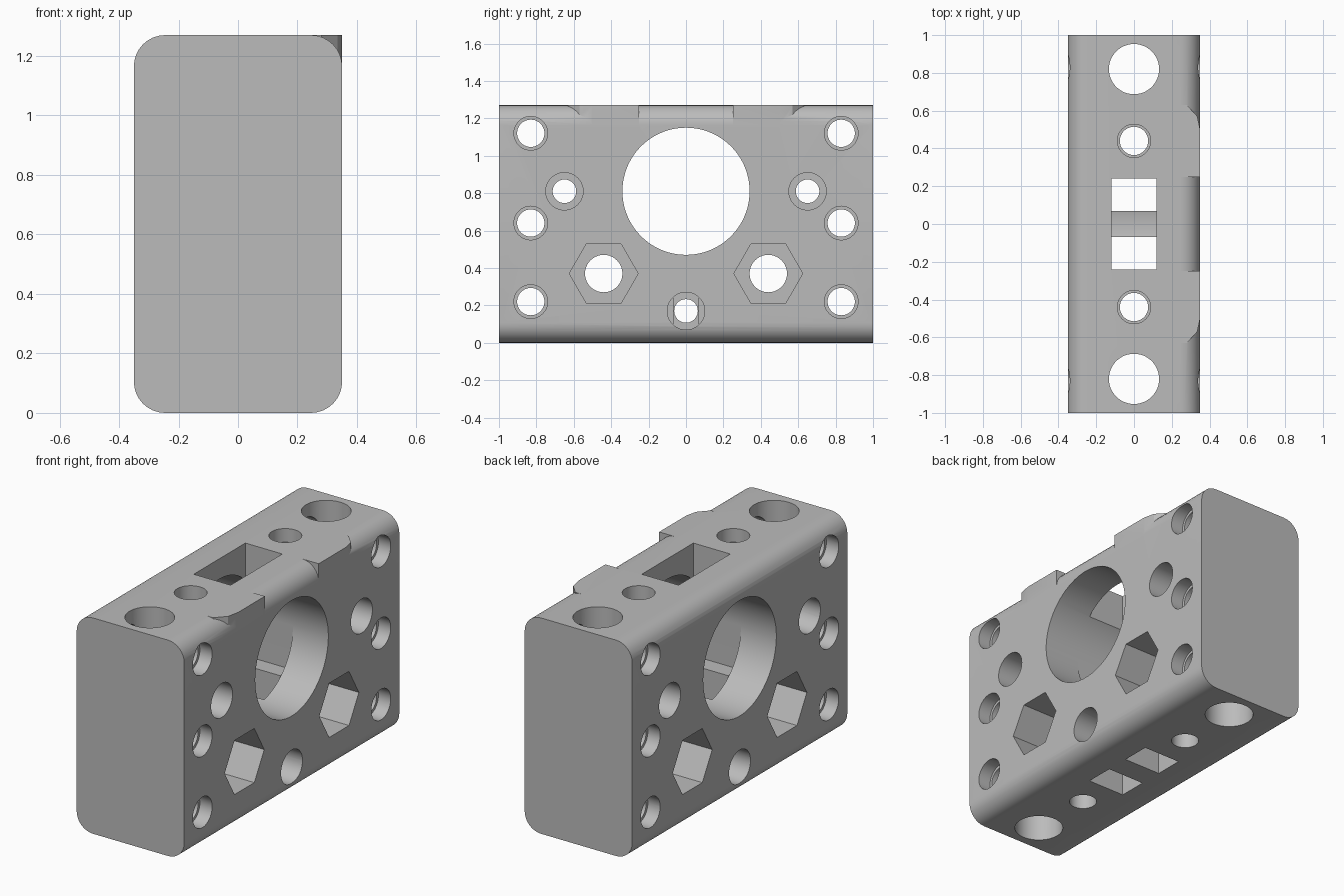
import bpy, bmesh, math
from mathutils import Vector

cube = bpy.data.objects.get("Cube")
if cube:
    bpy.data.objects.remove(cube)

HX, HY, TOP, R = 0.35, 1.0, 1.27, 0.105

grey = bpy.data.materials.new("light_grey")
grey.use_nodes = True
COLOUR = (0.5, 0.5, 0.5, 1)
grey.diffuse_color = COLOUR
grey.node_tree.nodes["Principled BSDF"].inputs["Base Color"].default_value = COLOUR


def prism(name, outline, axis, lo, hi):
    """Extrude a 2D outline along an axis; the outline uses the other two axes in order."""
    def place(p, d):
        c = list(p)
        c.insert("xyz".index(axis), d)
        return Vector(c)
    bm = bmesh.new()
    face = bm.faces.new([bm.verts.new(place(p, lo)) for p in outline])
    ext = bmesh.ops.extrude_face_region(bm, geom=[face])
    moved = [g for g in ext["geom"] if isinstance(g, bmesh.types.BMVert)]
    bmesh.ops.translate(bm, verts=moved, vec=place((0, 0), hi - lo))
    bmesh.ops.recalc_face_normals(bm, faces=bm.faces)
    mesh = bpy.data.meshes.new(name)
    bm.to_mesh(mesh)
    bm.free()
    mesh.materials.append(grey)
    ob = bpy.data.objects.new(name, mesh)
    bpy.context.collection.objects.link(ob)
    return ob


def ring(a, b, r, n=40):
    return [(a + r * math.cos(math.tau * i / n), b + r * math.sin(math.tau * i / n))
            for i in range(n)]


def rect(a0, a1, b0, b1):
    return [(a0, b0), (a1, b0), (a1, b1), (a0, b1)]


# Block with four long rounded edges
profile = []
for k, (cx, cz) in enumerate([(HX - R, TOP - R), (R - HX, TOP - R), (R - HX, R), (HX - R, R)]):
    for i in range(9):
        t = math.radians(90 * k + 90 * i / 8)
        profile.append((cx + R * math.cos(t), cz + R * math.sin(t)))
block = prism("mounting_block", profile, "y", -HY, HY)
helpers = []


def combine(operation, outline, axis, lo, hi):
    tool = prism("helper", outline, axis, lo, hi)
    tool.hide_render = True
    helpers.append(tool)
    mod = block.modifiers.new(operation.lower(), "BOOLEAN")
    mod.operation, mod.solver, mod.object = operation, "EXACT", tool


def cut(*args):
    combine("DIFFERENCE", *args)


def side_hole(y, z, r, outer, depth, n=40):
    """Cross hole with a matching recess on both broad sides."""
    cut(ring(y, z, r), "x", -1, 1)
    for s in (-1, 1):
        lo, hi = sorted((s * (HX - depth), s * 0.5))
        cut(ring(y, z, outer, n), "x", lo, hi)


# Square-edged corner pads along one top edge
for s in (-1, 1):
    pad = [(0.23, 0.25), (HX, 0.25), (HX, 0.5), (0.335, 0.57), (0.28, 0.63), (0.23, 0.63)]
    combine("UNION", [(x, s * y) for x, y in pad], "z", TOP - R - 0.01, TOP)

# Central bore and the inner chamber
cut(ring(0, 0.81, 0.34, 72), "x", -1, 1)
cut(rect(-0.12, 0.12, -0.34, 0.34), "z", 0.55, 0.81)

# Slot from above, and two slots below either side of a web
cut(rect(-0.12, 0.12, -0.24, 0.24), "z", 0.81, 2)
for s in (-1, 1):
    lo, hi = sorted((s * 0.07, s * 0.24))
    cut(rect(-0.12, 0.12, lo, hi), "z", -1, 0.7)

# Cross holes
side_hole(0, 0.17, 0.063, 0.1, 0.23)
for s in (-1, 1):
    for z in (0.22, 0.64, 1.12):
        side_hole(s * 0.83, z, 0.073, 0.09, 0.08)
    side_hole(s * 0.65, 0.81, 0.063, 0.1, 0.23)
    side_hole(s * 0.44, 0.37, 0.1, 0.184, 0.25, 6)
    # Vertical holes
    cut(ring(0, s * 0.82, 0.133, 48), "z", -1, 2)
    cut(ring(0, s * 0.44, 0.075), "z", -1, 2)
    cut(ring(0, s * 0.44, 0.088), "z", TOP - 0.08, 2)

# Bake the cuts and remove the helpers
bpy.context.view_layer.update()
deps = bpy.context.evaluated_depsgraph_get()
result = bpy.data.meshes.new_from_object(block.evaluated_get(deps))
block.modifiers.clear()
block.data = result
for tool in helpers:
    bpy.data.objects.remove(tool)
result.materials.clear()
result.materials.append(grey)
for poly in result.polygons:
    poly.material_index = 0

bpy.ops.object.select_all(action="DESELECT")
block.select_set(True)
bpy.context.view_layer.objects.active = block
bpy.ops.object.shade_smooth_by_angle(angle=math.radians(30))
